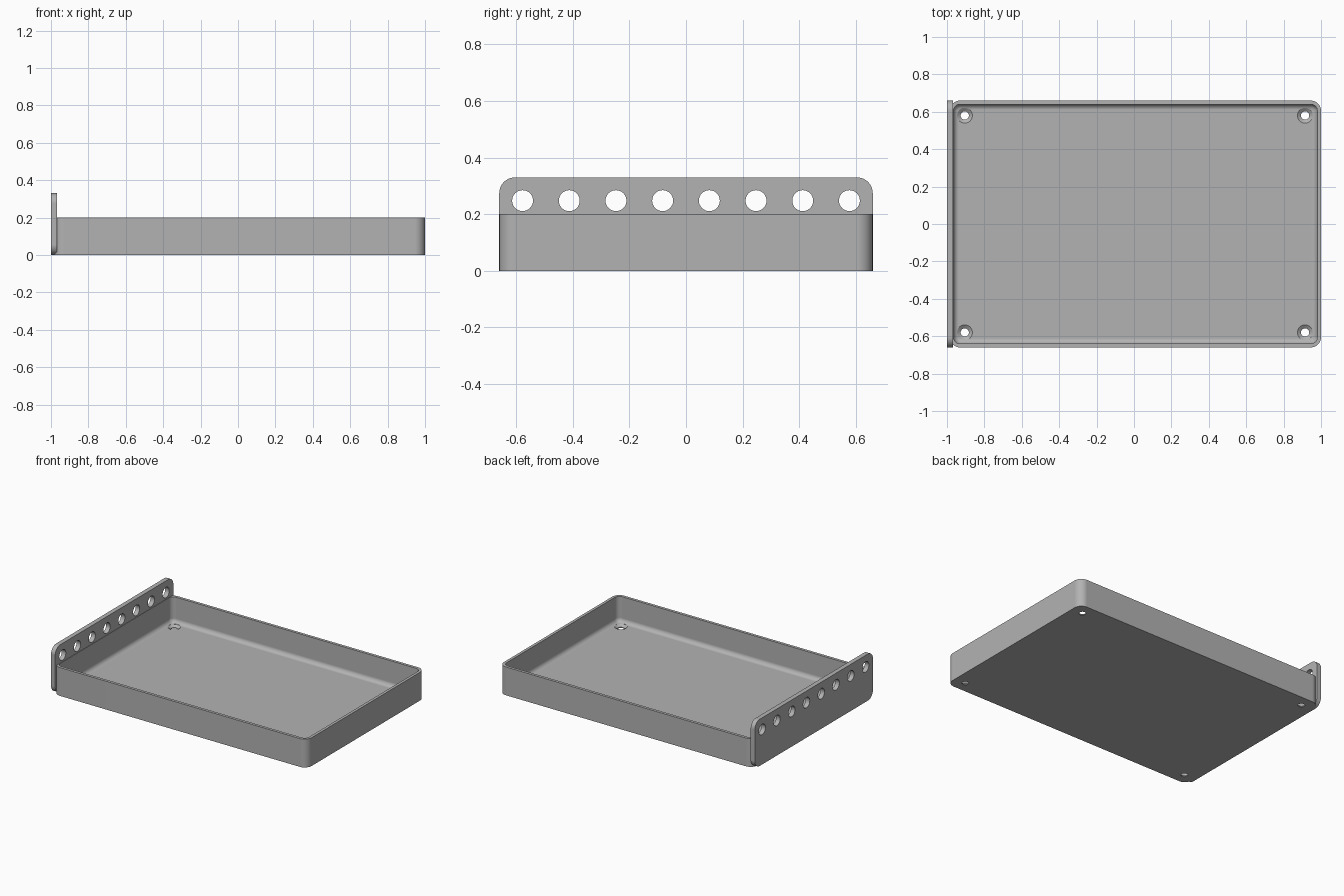
import bpy, bmesh, math
from mathutils import Matrix

cube = bpy.data.objects.get("Cube")
if cube:
    bpy.data.objects.remove(cube, do_unlink=True)

grey = bpy.data.materials.new("plain grey")
grey.use_nodes = True
colour = (0.45, 0.45, 0.45, 1)
grey.diffuse_color = colour
grey.node_tree.nodes["Principled BSDF"].inputs["Base Color"].default_value = colour

LEFT, RIGHT, HALF_Y, HEIGHT = -0.985, 1.0, 0.66, 0.2
WALL, CORNER, FILLET = 0.02, 0.055, 0.03
SEGMENTS = 8


def rounded_rect(x0, x1, y0, y1, r):
    """Counter-clockwise outline with arc corners."""
    points = []
    centres = ((x1 - r, y1 - r), (x0 + r, y1 - r), (x0 + r, y0 + r), (x1 - r, y0 + r))
    for quarter, (cx, cy) in enumerate(centres):
        for i in range(SEGMENTS + 1):
            a = math.pi / 2 * (quarter + i / SEGMENTS)
            points.append((cx + r * math.cos(a), cy + r * math.sin(a)))
    return points


def make_object(name, bm):
    bmesh.ops.recalc_face_normals(bm, faces=bm.faces)
    mesh = bpy.data.meshes.new(name)
    bm.to_mesh(mesh)
    bm.free()
    mesh.materials.append(grey)
    obj = bpy.data.objects.new(name, mesh)
    bpy.context.collection.objects.link(obj)
    return obj


def loft(name, rings):
    """Bridge matching rings of points and cap both ends."""
    bm = bmesh.new()
    loops = [[bm.verts.new(p) for p in ring] for ring in rings]
    for a, b in zip(loops, loops[1:]):
        for i in range(len(a)):
            j = (i + 1) % len(a)
            bm.faces.new((a[i], a[j], b[j], b[i]))
    bm.faces.new(loops[0])
    bm.faces.new(loops[-1])
    return make_object(name, bm)


def select_only(obj):
    bpy.ops.object.select_all(action='DESELECT')
    obj.select_set(True)
    bpy.context.view_layer.objects.active = obj


def cut(obj, cutter):
    cutter.hide_render = True
    mod = obj.modifiers.new("holes", 'BOOLEAN')
    mod.operation, mod.solver, mod.object = 'DIFFERENCE', 'EXACT', cutter
    select_only(obj)
    bpy.ops.object.modifier_apply(modifier=mod.name)
    bpy.data.objects.remove(cutter, do_unlink=True)


def finish(obj):
    select_only(obj)
    bpy.ops.object.shade_smooth_by_angle(angle=math.radians(30))
    mod = obj.modifiers.new("even normals", 'WEIGHTED_NORMAL')
    mod.keep_sharp = True


# Tray shell: outside, rim, inside wall, rounded floor edge
def tray_ring(inset, z):
    outline = rounded_rect(LEFT + inset, RIGHT - inset, -HALF_Y + inset,
                           HALF_Y - inset, CORNER - inset)
    return [(x, y, z) for x, y in outline]


rings = [tray_ring(0, 0), tray_ring(0, HEIGHT), tray_ring(WALL, HEIGHT)]
for i in range(SEGMENTS + 1):
    a = math.pi / 2 * i / SEGMENTS
    rings.append(tray_ring(WALL + FILLET * (1 - math.cos(a)),
                           WALL + FILLET * (1 - math.sin(a))))
tray = loft("tray", rings)

# Countersunk screw holes in the tray corners
profile = ((0.022, -0.05), (0.022, 0.006), (0.041, 0.02), (0.041, 0.08))
for x in (LEFT + 0.08, RIGHT - 0.085):
    for y in (-0.58, 0.58):
        circle = [(math.cos(t * math.pi / 16), math.sin(t * math.pi / 16)) for t in range(32)]
        cut(tray, loft("screw_hole_cutter",
                       [[(x + r * c, y + r * s, z) for c, s in circle] for r, z in profile]))
finish(tray)

# Upright end plate with rounded corners
outline = rounded_rect(-HALF_Y, HALF_Y, 0, 0.33, 0.055)
plate = loft("end_plate", [[(x, y, z) for y, z in outline] for x in (-1.0, -0.968)])

# Row of round holes through the plate
bm = bmesh.new()
for i in range(8):
    place = Matrix.Translation((-0.984, (i - 3.5) * 0.165, 0.248))
    bmesh.ops.create_cone(bm, cap_ends=True, segments=32, radius1=0.037, radius2=0.037,
                          depth=0.2, matrix=place @ Matrix.Rotation(math.pi / 2, 4, 'Y'))
cut(plate, make_object("plate_hole_cutter", bm))
finish(plate)
